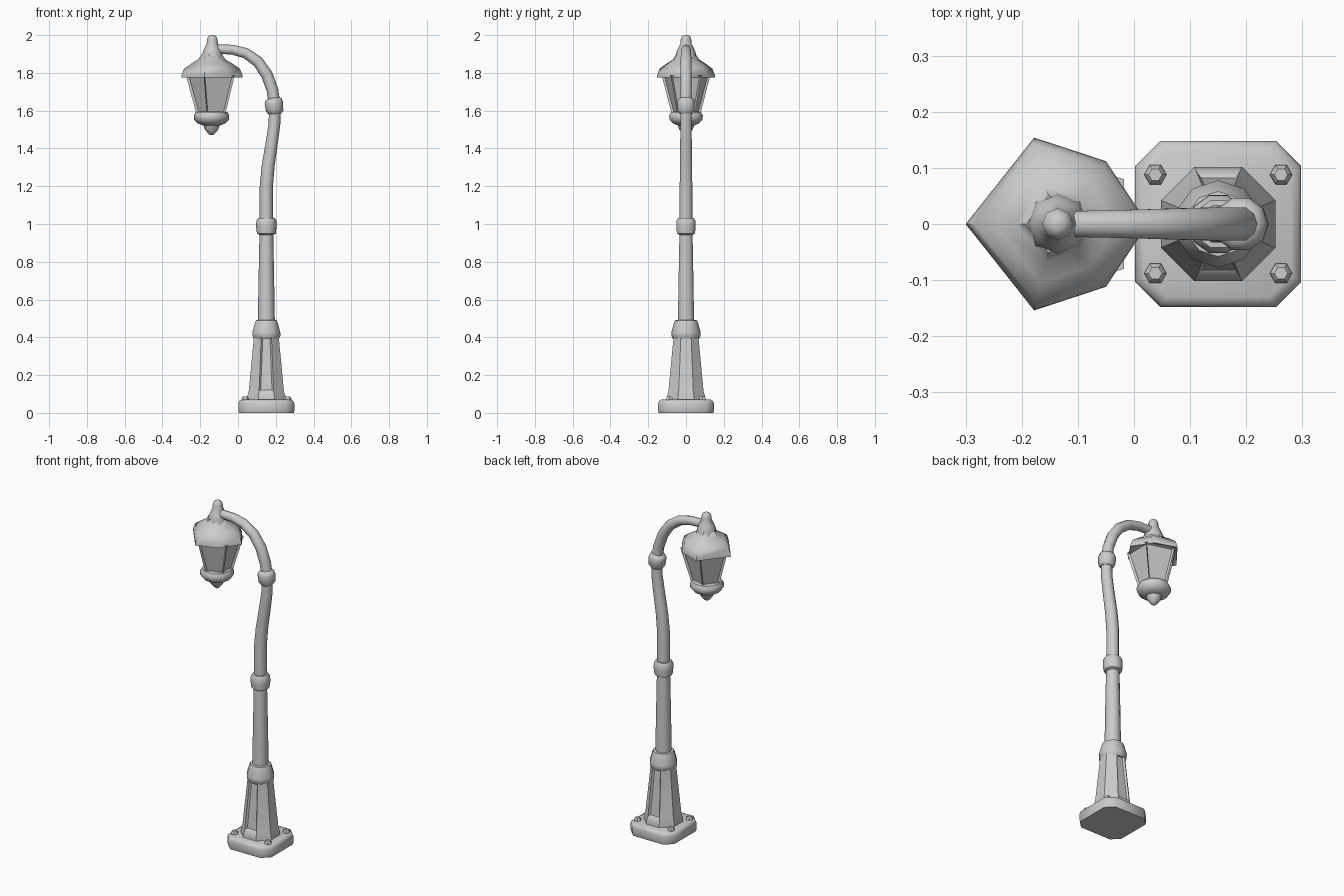
import bpy, bmesh, math
from mathutils import Vector

if "Cube" in bpy.data.objects:
    bpy.data.objects.remove(bpy.data.objects["Cube"])

grey = bpy.data.materials.new("light grey metal")
grey.diffuse_color = (0.6, 0.6, 0.6, 1)
grey.use_nodes = True
grey.node_tree.nodes["Principled BSDF"].inputs["Base Color"].default_value = grey.diffuse_color

POLE_X, LAMP_X = 0.15, -0.14


def loft(name, rings, angle=40, inset=None):
    """Skin a list of equal-length rings, cap the ends, optionally recess some side faces."""
    bm = bmesh.new()
    vr = [[bm.verts.new(p) for p in ring] for ring in rings]
    n = len(vr[0])
    for a, b in zip(vr, vr[1:]):
        for i in range(n):
            bm.faces.new((a[i], a[(i + 1) % n], b[(i + 1) % n], b[i]))
    bm.faces.new(vr[0][::-1])
    bm.faces.new(vr[-1])
    bmesh.ops.recalc_face_normals(bm, faces=bm.faces[:])
    if inset:
        rule, thick, depth = inset
        bm.normal_update()
        for f in [f for f in bm.faces if rule(f)]:
            bmesh.ops.inset_individual(bm, faces=[f], thickness=thick)
            bmesh.ops.translate(bm, vec=f.normal * -depth, verts=f.verts[:])
    me = bpy.data.meshes.new(name)
    bm.to_mesh(me)
    bm.free()
    me.materials.append(grey)
    ob = bpy.data.objects.new(name, me)
    bpy.context.collection.objects.link(ob)
    bpy.ops.object.select_all(action='DESELECT')
    ob.select_set(True)
    bpy.context.view_layer.objects.active = ob
    bpy.ops.object.shade_smooth_by_angle(angle=math.radians(angle))
    return ob


def turned(name, cx, cy, profile, sides, phase=0.0, angle=40, inset=None):
    """Stack of regular polygons from (radius, z) pairs."""
    rings = [[(cx + r * math.cos(phase + 2 * math.pi * i / sides),
               cy + r * math.sin(phase + 2 * math.pi * i / sides), z)
              for i in range(sides)] for r, z in profile]
    return loft(name, rings, angle, inset)


def outline_stack(name, cx, outline, profile, angle=40, inset=None):
    """Stack of scaled copies of an outline from (scale, z) pairs."""
    return loft(name, [[(cx + x * s, y * s, z) for x, y in outline]
                       for s, z in profile], angle, inset)


def tube(name, path, sides=10):
    """Round tube along (x, z, radius) points in the xz plane."""
    rings = []
    for k, (x, z, r) in enumerate(path):
        a, b = path[max(k - 1, 0)], path[min(k + 1, len(path) - 1)]
        t = Vector((b[0] - a[0], 0, b[1] - a[1])).normalized()
        u, v = Vector((t.z, 0, -t.x)), Vector((0, 1, 0))
        rings.append([Vector((x, 0, z)) + r * (u * math.cos(w) + v * math.sin(w))
                      for w in (2 * math.pi * i / sides for i in range(sides))])
    return loft(name, rings, 50)


# Base plate: square with chamfered corners and rounded top edge
h, c = 0.148, 0.103
plate = [(h, -c), (h, c), (c, h), (-c, h), (-h, c), (-h, -c), (-c, -h), (c, -h)]
outline_stack("base_plate", POLE_X, plate,
              [(0.98, 0), (1.0, 0.012), (1.0, 0.05), (0.97, 0.063), (0.88, 0.07)], 50)

# Anchor bolts
for sx in (-1, 1):
    for sy in (-1, 1):
        turned("anchor_bolt", POLE_X + sx * 0.112, sy * 0.088,
               [(0.02, 0.06), (0.02, 0.078), (0.012, 0.088)], 6)

# Octagonal pedestal with recessed front and back panels
k = 1 / math.cos(math.pi / 8)
turned("pedestal", POLE_X, 0,
       [(0.102 * k, 0.06), (0.102 * k, 0.085), (0.093 * k, 0.115), (0.065 * k, 0.41)],
       8, math.pi / 8,
       inset=(lambda f: abs(f.normal.y) > 0.9 and f.calc_center_median().z > 0.15, 0.012, 0.01))
turned("pedestal_collar", POLE_X, 0,
       [(0.068, 0.39), (0.078, 0.408), (0.078, 0.425), (0.064, 0.475), (0.058, 0.49), (0.042, 0.492)],
       10, math.pi / 10)

# Pole: straight lower shaft, then bent upper shaft
tube("lower_pole", [(POLE_X, 0.48, 0.045), (POLE_X, 0.72, 0.041), (POLE_X, 0.97, 0.036)])
turned("middle_collar", POLE_X, 0,
       [(0.038, 0.943), (0.05, 0.95), (0.054, 0.985), (0.053, 1.018), (0.044, 1.032), (0.034, 1.033)], 10)
tube("upper_pole", [(0.15, 1.0, 0.035), (0.15, 1.2, 0.035), (0.16, 1.31, 0.034),
                    (0.182, 1.45, 0.032), (0.193, 1.53, 0.031), (0.195, 1.62, 0.031)])
tube("upper_collar", [(0.195, 1.583, 0.034), (0.194, 1.597, 0.046), (0.19, 1.64, 0.049),
                      (0.187, 1.657, 0.045), (0.185, 1.667, 0.031)])

# Curved arm carrying the lantern
tube("curved_arm", [(0.193, 1.64, 0.031), (0.182, 1.71, 0.031), (0.153, 1.79, 0.031),
                    (0.105, 1.86, 0.03), (0.04, 1.905, 0.028), (-0.03, 1.923, 0.026),
                    (-0.12, 1.926, 0.024)])

# Lantern roof: five-sided, with an extra point on the pole side
roof = [(-0.16, 0), (-0.038, -0.154), (0.09, -0.112), (0.165, 0), (0.09, 0.112), (-0.038, 0.154)]
outline_stack("lantern_roof", LAMP_X, roof,
              [(0.9, 1.785), (1.0, 1.776), (0.99, 1.79), (0.91, 1.822), (0.68, 1.848),
               (0.44, 1.872), (0.33, 1.9)], 50)
turned("roof_finial", -0.136, 0,
       [(0.056, 1.875), (0.052, 1.905), (0.042, 1.93), (0.03, 1.955), (0.028, 1.975),
        (0.022, 1.993), (0.01, 2.0)], 8, angle=50)

# Lantern body: tapered five-sided cage with recessed panes
cage = [(-0.135, 0), (-0.04, -0.128), (0.122, -0.08), (0.122, 0.08), (-0.04, 0.128)]
outline_stack("lantern_body", LAMP_X, cage, [(0.6, 1.585), (1.0, 1.785)], 30,
              inset=(lambda f: abs(f.normal.z) < 0.8, 0.011, 0.012))

# Lantern bottom ring and drop
turned("lantern_bottom", LAMP_X, 0,
       [(0.045, 1.522), (0.072, 1.532), (0.092, 1.552), (0.094, 1.575), (0.084, 1.592), (0.06, 1.595)],
       10, angle=50)
turned("lantern_drop", LAMP_X, 0,
       [(0.01, 1.472), (0.02, 1.482), (0.036, 1.5), (0.045, 1.53)], 8, angle=50)
